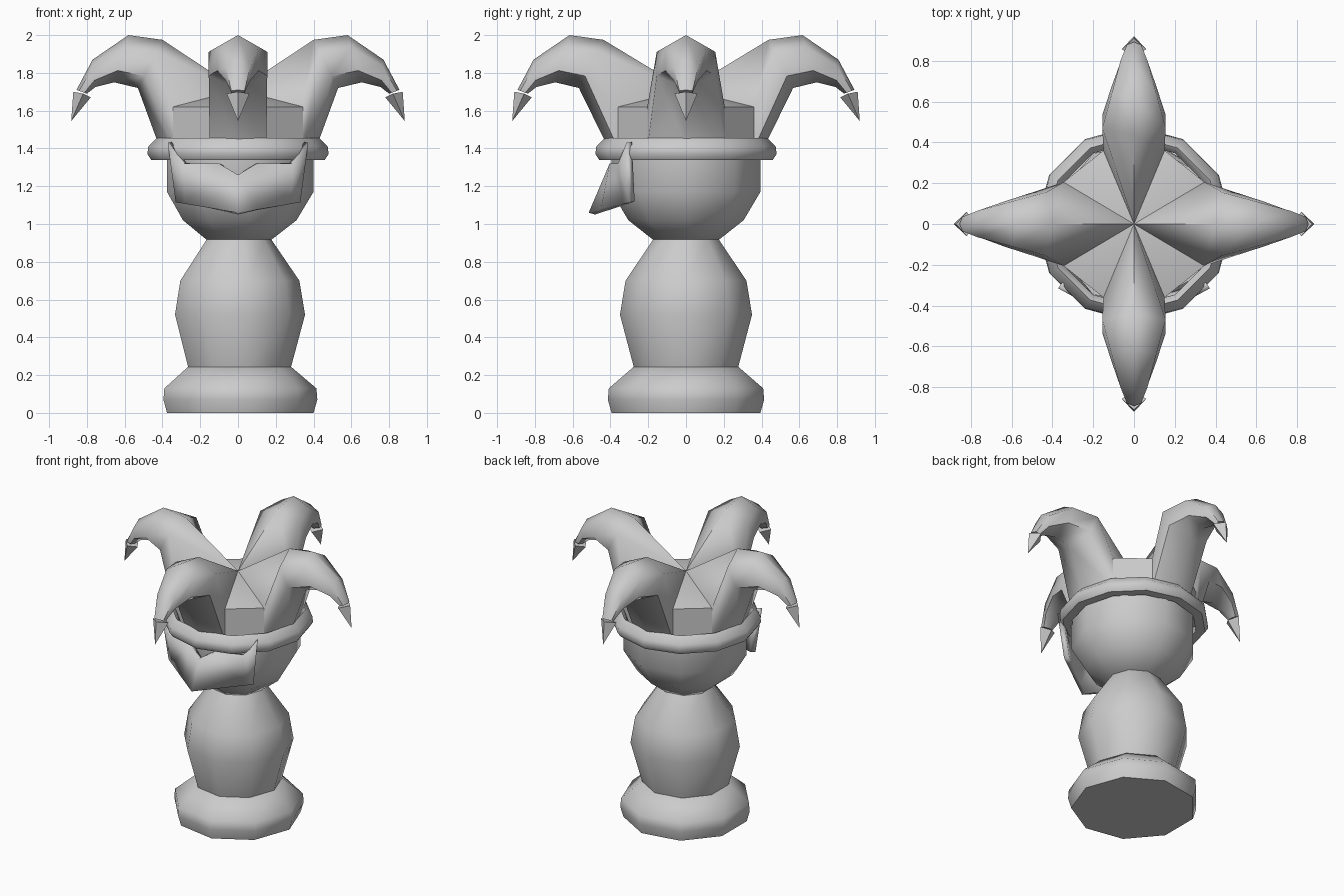
import bpy, bmesh
from math import sin, cos, pi, radians
from mathutils import Matrix, Vector

if "Cube" in bpy.data.objects:
    bpy.data.objects.remove(bpy.data.objects["Cube"])


def make(name, verts, faces, angle=50):
    me = bpy.data.meshes.new(name)
    me.from_pydata(verts, [], faces)
    bm = bmesh.new()
    bm.from_mesh(me)
    bmesh.ops.recalc_face_normals(bm, faces=bm.faces)
    bm.to_mesh(me)
    bm.free()
    me.shade_smooth()
    me.set_sharp_from_angle(angle=radians(angle))
    ob = bpy.data.objects.new(name, me)
    bpy.context.collection.objects.link(ob)
    return ob


def loft(rings, closed=False):
    """Skin equal-length rings; cap the ends unless the loft is closed."""
    n, m = len(rings[0]), len(rings)
    verts = [p for r in rings for p in r]
    faces = []
    for i in range(m if closed else m - 1):
        j = (i + 1) % m
        for k in range(n):
            l = (k + 1) % n
            faces.append((i * n + k, i * n + l, j * n + l, j * n + k))
    if not closed:
        faces += [tuple(range(n)), tuple(range((m - 1) * n, m * n))]
    return verts, faces


def lathe(name, profile, sides, closed=False):
    rings = [[(r * cos(2 * pi * k / sides), r * sin(2 * pi * k / sides), z)
              for k in range(sides)] for r, z in profile]
    return make(name, *loft(rings, closed))


# Pedestal, body and head: nine-sided turned parts
lathe("base", [(.40, 0), (.42, .07), (.415, .13), (.28, .245)], 9)
lathe("body", [(.28, .24), (.355, .52), (.325, .70), (.175, .92)], 9)
lathe("head", [(.175, .915), (.31, 1.02), (.40, 1.17), (.40, 1.38)], 9)

# Hat brim: closed tube
lathe("hat_brim", [(.40, 1.34), (.46, 1.34), (.48, 1.37), (.475, 1.41),
                   (.43, 1.455), (.40, 1.43)], 12, closed=True)

# Hat core: eight-cornered block with a shallow pointed roof
quarter = [(.345, .205), (.15, .36)]
corners = (quarter + [(-x, y) for x, y in reversed(quarter)]
           + [(-x, -y) for x, y in quarter] + [(x, -y) for x, y in reversed(quarter)])
verts, faces = loft([[(x, y, z) for x, y in corners] for z in (1.38, 1.62)])
faces.pop()
verts.append((0, 0, 1.71))
faces += [(8 + k, 8 + (k + 1) % 8, 16) for k in range(8)]
make("hat_core", verts, faces, 20)

# Four drooping hat points, each with a small pyramid at the end
# sections: top r, top z, bottom r, bottom z, half width
sections = [(.40, 1.975, .53, 1.72, .155), (.58, 2.0, .655, 1.75, .11),
            (.77, 1.87, .755, 1.725, .065), (.855, 1.71, .80, 1.69, .035)]
for i in range(4):
    off = .037 * (i % 2)
    w0 = .15 if i % 2 else .205
    s0 = .36 if i % 2 else .345
    rings = [[(0, 0, 1.71), (s0, w0, 1.62), (s0, w0, 1.40),
              (.42, 0, 1.42), (s0, -w0, 1.40), (s0, -w0, 1.62)]]
    for tr, tz, br, bz, w in sections:
        c = Vector(((tr + br) / 2 + off, 0, (tz + bz) / 2))
        up = Vector(((tr - br) / 2, 0, (tz - bz) / 2))
        rings.append([c + up * cos(k * pi / 3) + Vector((0, w / .866, 0)) * sin(k * pi / 3)
                      for k in range(6)])
    turn = Matrix.Rotation(i * pi / 2, 4, 'Z')
    horn = make("hat_point", *loft(rings), 60)
    horn.data.transform(turn)
    tip = make("hat_point_tip",
               [(.872 + off, 0, 1.70), (.82 + off, .06, 1.69), (.78 + off, 0, 1.67),
                (.82 + off, -.06, 1.69), (.883 + off, 0, 1.545)],
               [(0, 1, 2, 3)] + [(k, (k + 1) % 4, 4) for k in range(4)], 20)
    tip.data.transform(turn)

# Face mask: folded sheet, mirrored and thickened
top = [(0, -.43, 1.26), (.10, -.405, 1.32), (.29, -.36, 1.32), (.372, -.315, 1.43)]
bottom = [Vector((0, -.515, 1.06)).lerp(Vector((.33, -.30, 1.115)), t)
          for t in (0, .3, .85, 1)]
mask = make("face_mask", top + bottom, [(k, k + 4, k + 5, k + 1) for k in range(3)], 25)
mask.modifiers.new("mirror", 'MIRROR').use_clip = True
thick = mask.modifiers.new("thickness", 'SOLIDIFY')
thick.thickness = .035
thick.offset = -1 if mask.data.polygons[0].normal.y < 0 else 1
